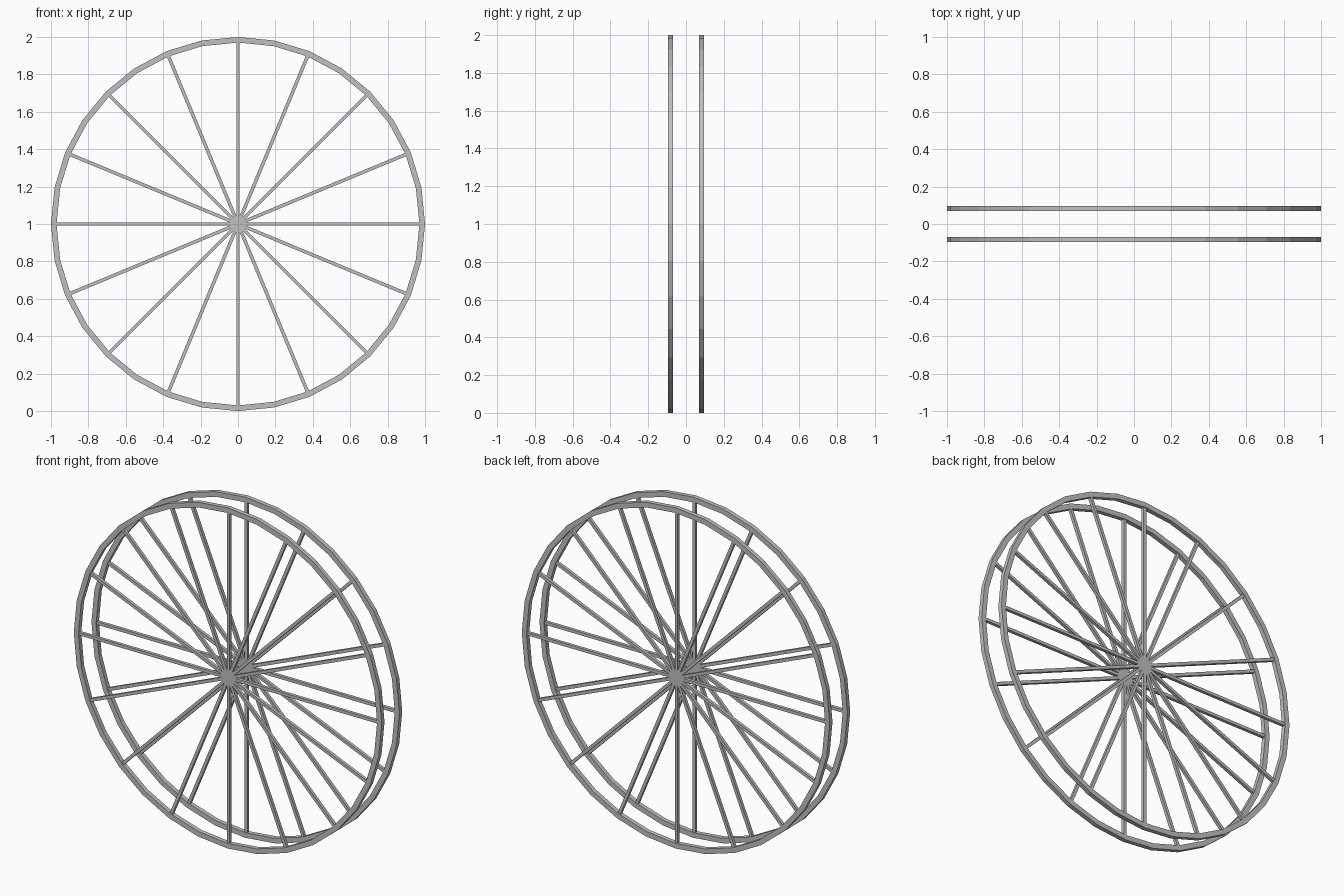
import bpy, bmesh, math
from mathutils import Matrix, Vector

cube = bpy.data.objects.get("Cube")
if cube:
    bpy.data.objects.remove(cube, do_unlink=True)

RIM_SIDES, SPOKES = 32, 16
OUTER, INNER = 1.0, 0.97
RIM_DEPTH, SPOKE_WIDTH = 0.026, 0.018
WHEEL_Y = 0.082

# One grey metal for everything
metal = bpy.data.materials.new("grey metal")
metal.use_nodes = True
grey = (0.53, 0.53, 0.53, 1)
metal.diffuse_color = grey
metal.node_tree.nodes["Principled BSDF"].inputs["Base Color"].default_value = grey


def add_object(name, bm, y):
    bmesh.ops.recalc_face_normals(bm, faces=bm.faces)
    mesh = bpy.data.meshes.new(name)
    bm.to_mesh(mesh)
    bm.free()
    mesh.materials.append(metal)
    obj = bpy.data.objects.new(name, mesh)
    obj.location = (0, y, 1)
    bpy.context.collection.objects.link(obj)


def build_rim(name, y):
    # Rectangular section spun around the axle
    bm = bmesh.new()
    h = RIM_DEPTH / 2
    section = [(INNER, -h), (OUTER, -h), (OUTER, h), (INNER, h)]
    verts = [bm.verts.new((r, d, 0)) for r, d in section]
    edges = [bm.edges.new((verts[i], verts[(i + 1) % 4])) for i in range(4)]
    bmesh.ops.spin(bm, geom=edges, cent=(0, 0, 0), axis=(0, 1, 0),
                   angle=math.tau, steps=RIM_SIDES)
    bmesh.ops.remove_doubles(bm, verts=bm.verts, dist=0.0001)
    add_object(name, bm, y)


def build_spokes(name, y):
    # Square bars running from rim to rim through the centre
    bm = bmesh.new()
    length = OUTER + INNER
    for i in range(SPOKES // 2):
        turn = Matrix.Rotation(math.tau * i / SPOKES, 4, 'Y')
        size = Matrix.Diagonal((length, SPOKE_WIDTH, SPOKE_WIDTH, 1))
        bmesh.ops.create_cube(bm, size=1, matrix=turn @ size)
    add_object(name, bm, y)


# Matching front and back wheels
for side, y in (("front", -WHEEL_Y), ("back", WHEEL_Y)):
    build_rim(side + "_rim", y)
    build_spokes(side + "_spokes", y)
